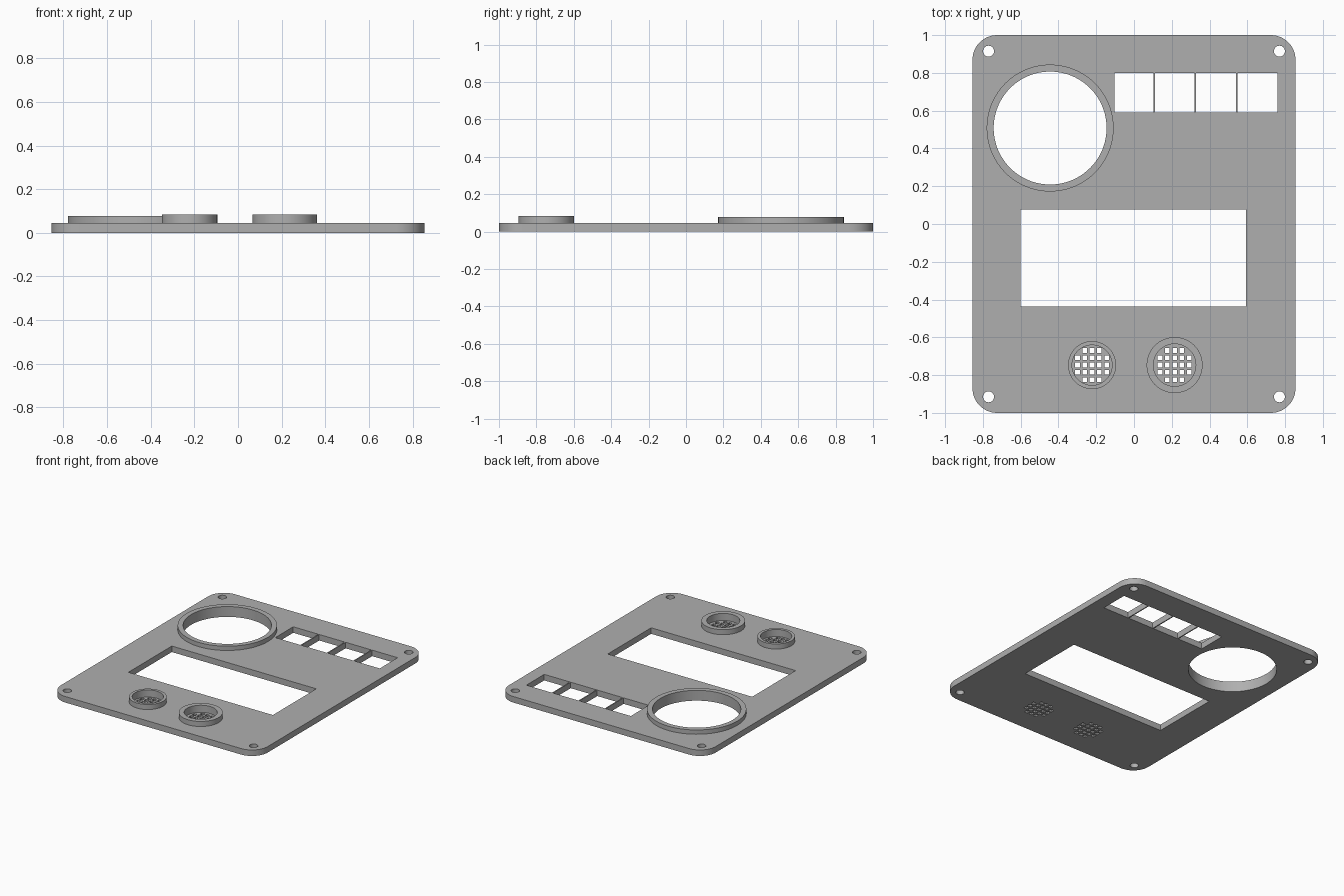
import bpy, bmesh, math

cube = bpy.data.objects.get("Cube")
if cube:
    bpy.data.objects.remove(cube, do_unlink=True)

grey = bpy.data.materials.new("panel grey")
grey.use_nodes = True
colour = (0.43, 0.43, 0.43, 1)
grey.diffuse_color = colour
grey.node_tree.nodes["Principled BSDF"].inputs["Base Color"].default_value = colour

PLATE_TOP = 0.045
GRILLE_TOP = 0.03


def circle(cx, cy, r, n=64):
    return [(cx + r * math.cos(math.tau * i / n), cy + r * math.sin(math.tau * i / n))
            for i in range(n)]


def rect(x0, x1, y0, y1):
    return [(x0, y0), (x1, y0), (x1, y1), (x0, y1)]


def rounded_rect(hx, hy, r, steps=12):
    pts = []
    for k, (sx, sy) in enumerate([(1, 1), (-1, 1), (-1, -1), (1, -1)]):
        for i in range(steps + 1):
            a = (k + i / steps) * math.pi / 2
            pts.append((sx * (hx - r) + r * math.cos(a), sy * (hy - r) + r * math.sin(a)))
    return pts


def prisms(name, outlines, z0, z1):
    """Extrude closed outlines into one object."""
    bm = bmesh.new()
    for pts in outlines:
        low = [bm.verts.new((x, y, z0)) for x, y in pts]
        high = [bm.verts.new((x, y, z1)) for x, y in pts]
        bm.faces.new(low[::-1])
        bm.faces.new(high)
        for i in range(len(pts)):
            j = (i + 1) % len(pts)
            bm.faces.new((low[i], low[j], high[j], high[i]))
    mesh = bpy.data.meshes.new(name)
    bm.to_mesh(mesh)
    bm.free()
    mesh.materials.append(grey)
    obj = bpy.data.objects.new(name, mesh)
    bpy.context.collection.objects.link(obj)
    return obj


def finish(obj):
    bpy.ops.object.select_all(action='DESELECT')
    obj.select_set(True)
    bpy.context.view_layer.objects.active = obj
    bpy.ops.object.shade_smooth_by_angle(angle=math.radians(30))


def cut(obj, outlines):
    """Cut outlines right through an object."""
    cutter = prisms("cutter", outlines, -0.1, 0.2)
    cutter.hide_render = True
    mod = obj.modifiers.new("openings", 'BOOLEAN')
    mod.operation = 'DIFFERENCE'
    mod.solver = 'EXACT'
    mod.object = cutter
    bpy.context.view_layer.objects.active = obj
    bpy.ops.object.modifier_apply(modifier=mod.name)
    bpy.data.objects.remove(cutter, do_unlink=True)
    finish(obj)


# Round gauge and speakers: name, x, y, outer radius, inner radius, top
gauge = ("gauge_rim", -0.444, 0.508, 0.336, 0.299, 0.077)
speakers = [("right_speaker", -0.222, -0.747, 0.127, 0.106, 0.083),
            ("left_speaker", 0.215, -0.747, 0.148, 0.112, 0.083)]

# Plate with screw holes, display opening, button openings and round bores
plate = prisms("face_plate", [rounded_rect(0.855, 1.0, 0.13)], 0, PLATE_TOP)
openings = [circle(sx * 0.77, sy * 0.915, 0.029, 32) for sx in (-1, 1) for sy in (-1, 1)]
openings.append(rect(-0.6, 0.594, -0.437, 0.076))
edges = [-0.108, 0.107, 0.325, 0.544, 0.763]
for a, b in zip(edges, edges[1:]):
    openings.append(rect(a + 0.004, b - 0.004, 0.589, 0.8))
for part in [gauge] + speakers:
    openings.append(circle(part[1], part[2], part[4], 96))
cut(plate, openings)

# Raised rims
for name, x, y, outer, inner, top in [gauge] + speakers:
    rim = prisms(name + "_ring", [circle(x, y, outer, 96)], PLATE_TOP, top)
    cut(rim, [circle(x, y, inner, 96)])

# Speaker grilles: a five by five grid of square holes without its corners
PITCH, HALF = 0.0385, 0.0125
for name, x, y, outer, inner, top in speakers:
    grille = prisms(name + "_grille", [circle(x, y, inner, 96)], 0, GRILLE_TOP)
    holes = []
    for i in range(-2, 3):
        for j in range(-2, 3):
            if abs(i) + abs(j) < 4:
                hx, hy = x + i * PITCH, y + j * PITCH
                holes.append(rect(hx - HALF, hx + HALF, hy - HALF, hy + HALF))
    cut(grille, holes)
